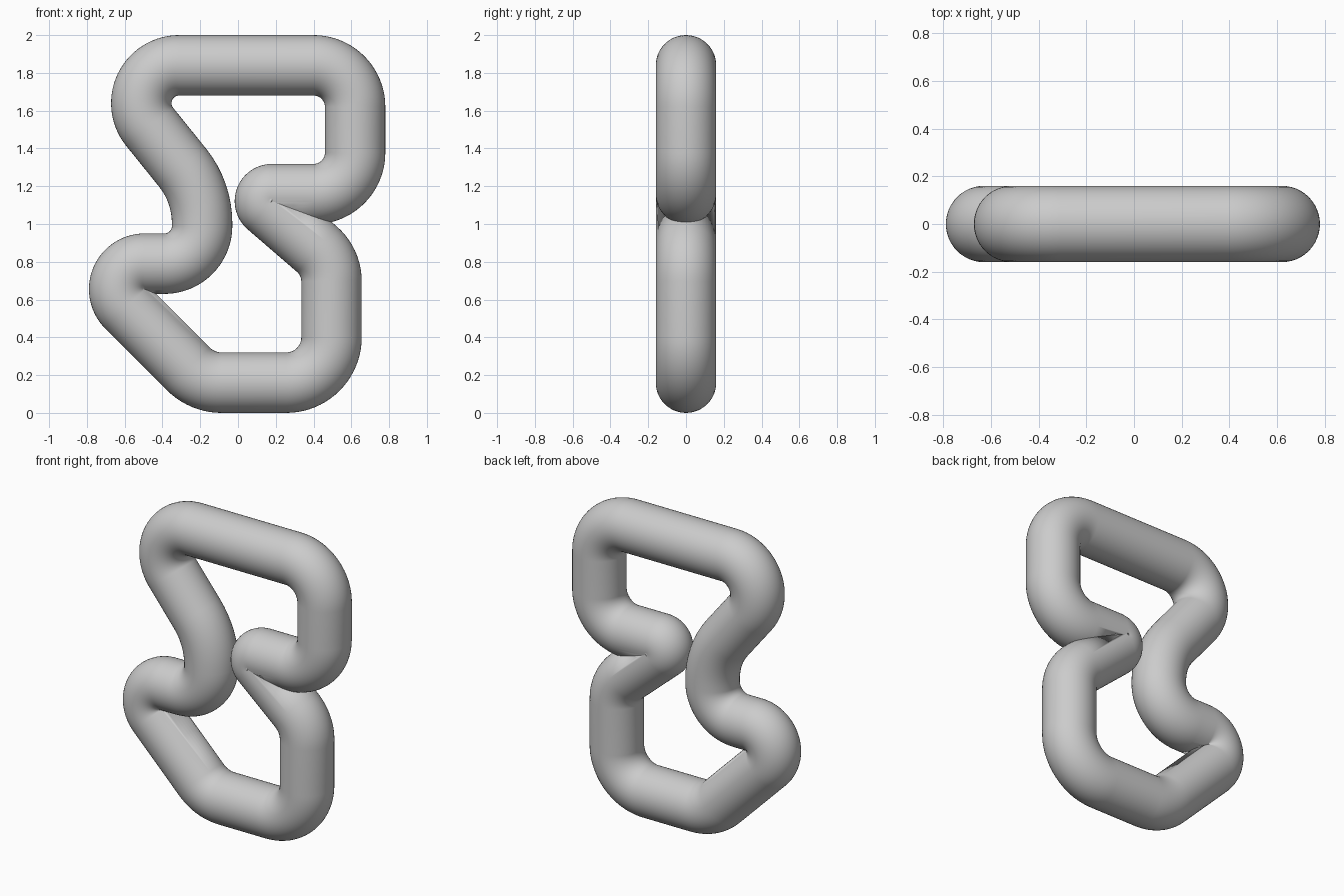
import bpy, bmesh
from math import cos, sin, tan, pi
from mathutils import Vector

cube = bpy.data.objects.get("Cube")
if cube:
    bpy.data.objects.remove(cube, do_unlink=True)

TUBE = 0.16
SIDES = 48

# Corners of the centreline in the xz plane, each with its bend radius
corners = [
    (-0.73, 1.84, 0.20),
    (-0.19, 1.17, 0.47),
    (-0.19, 0.79, 0.20),
    (-0.82, 0.79, 0.135),
    (-0.19, 0.16, 0.25),
    (0.495, 0.16, 0.24),
    (0.495, 0.80, 0.225),
    (0.08, 1.158, 0.037),
    (0.62, 1.158, 0.22),
    (0.62, 1.84, 0.22),
]


def rounded_path(points):
    """Closed path of (position, tangent) pairs with an arc at each corner."""
    path = []
    for i, (x, z, radius) in enumerate(points):
        here = Vector((x, z))
        before = Vector(points[i - 1][:2])
        after = Vector(points[(i + 1) % len(points)][:2])
        d_in = (here - before).normalized()
        d_out = (after - here).normalized()
        side = 1 if d_in.x * d_out.y - d_in.y * d_out.x > 0 else -1
        turn = d_in.angle(d_out)
        start = here - d_in * radius * tan(turn / 2)
        normal = Vector((-d_in.y, d_in.x)) * side
        centre = start + normal * radius
        steps = max(6, int(turn / pi * 40))
        for k in range(steps + 1):
            a = turn * k / steps
            pos = centre + radius * (d_in * sin(a) - normal * cos(a))
            path.append((pos, d_in * cos(a) + normal * sin(a)))
    return path


# Sweep a round section along the path
bm = bmesh.new()
rings = []
for pos, tangent in rounded_path(corners):
    ring = []
    for k in range(SIDES):
        a = 2 * pi * k / SIDES
        p = pos + Vector((-tangent.y, tangent.x)) * TUBE * cos(a)
        ring.append(bm.verts.new((p.x, TUBE * sin(a), p.y)))
    rings.append(ring)
for i, ring in enumerate(rings):
    prev = rings[i - 1]
    for k in range(SIDES):
        n = (k + 1) % SIDES
        bm.faces.new((prev[k], ring[k], ring[n], prev[n])).smooth = True
bm.normal_update()
if bm.calc_volume(signed=True) < 0:
    bmesh.ops.reverse_faces(bm, faces=bm.faces[:])

mesh = bpy.data.meshes.new("looped_tube")
bm.to_mesh(mesh)
bm.free()
tube = bpy.data.objects.new("looped_tube", mesh)
bpy.context.collection.objects.link(tube)

# Plain grey
grey = bpy.data.materials.new("light_grey")
grey.use_nodes = True
colour = (0.6, 0.6, 0.6, 1)
grey.diffuse_color = colour
grey.node_tree.nodes["Principled BSDF"].inputs["Base Color"].default_value = colour
mesh.materials.append(grey)
